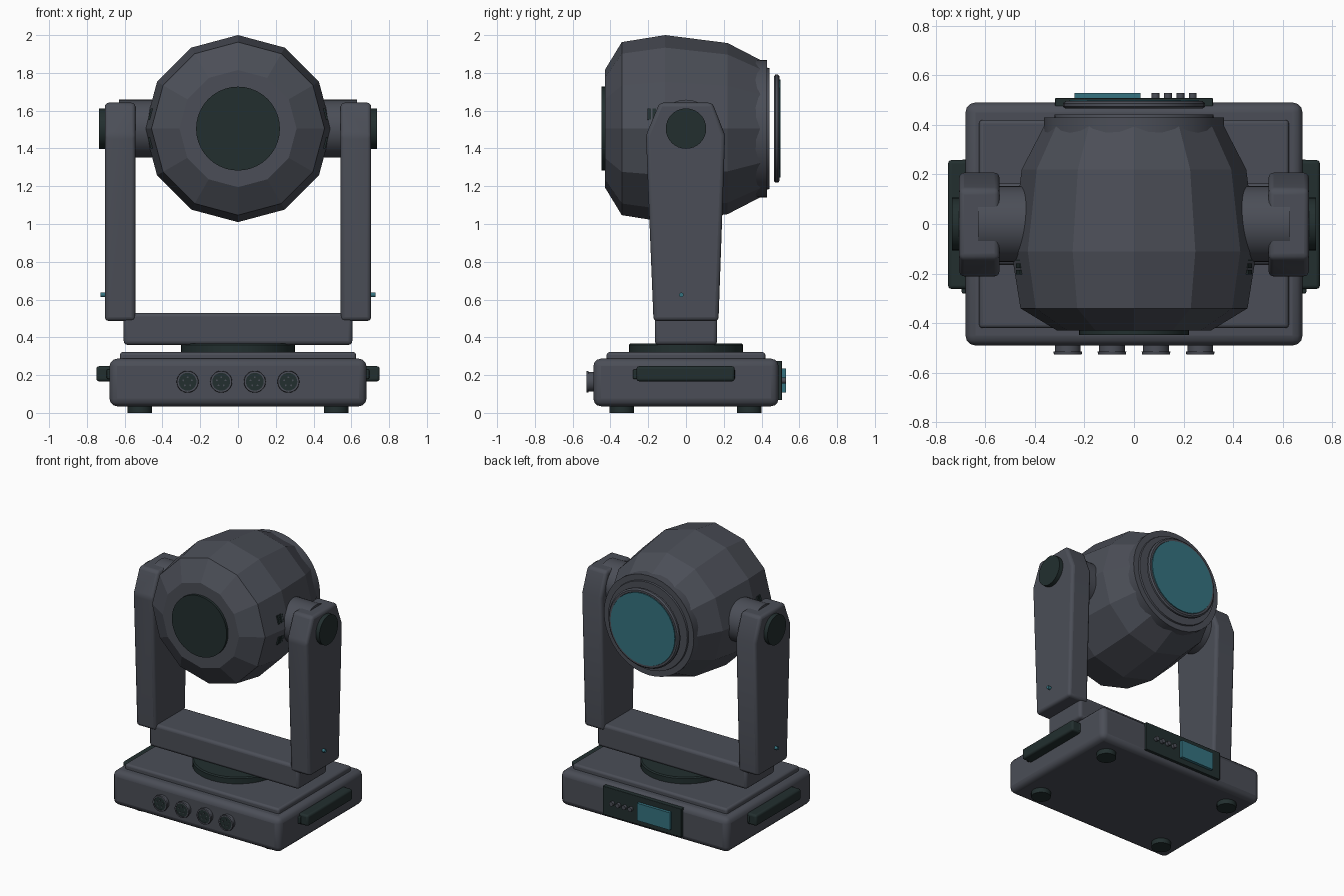
import bpy, bmesh, math
from mathutils import Vector

if "Cube" in bpy.data.objects:
    bpy.data.objects.remove(bpy.data.objects["Cube"])


def material(name, rgb):
    m = bpy.data.materials.new(name)
    m.diffuse_color = (*rgb, 1)
    m.use_nodes = True
    m.node_tree.nodes["Principled BSDF"].inputs["Base Color"].default_value = m.diffuse_color
    return m


GREY = material("body grey", (0.070, 0.076, 0.095))
DARK = material("dark green black", (0.016, 0.028, 0.028))
TEAL = material("teal glass", (0.035, 0.17, 0.215))
HEAD_Z = 1.505


def finish(name, bm, mat, bevel=0.0, smooth=True, segments=3):
    bmesh.ops.recalc_face_normals(bm, faces=bm.faces[:])
    me = bpy.data.meshes.new(name)
    bm.to_mesh(me)
    bm.free()
    ob = bpy.data.objects.new(name, me)
    bpy.context.collection.objects.link(ob)
    me.materials.append(mat)
    if bevel:
        mod = ob.modifiers.new("bevel", 'BEVEL')
        mod.width, mod.segments = bevel, segments
        mod.limit_method, mod.angle_limit = 'ANGLE', math.radians(25)
    if smooth:
        bpy.ops.object.select_all(action='DESELECT')
        ob.select_set(True)
        bpy.context.view_layer.objects.active = ob
        bpy.ops.object.shade_smooth_by_angle(angle=math.radians(35))
    return ob


def box(name, x, y, z, mat, bevel=0.0):
    """Box from (min, max) ranges."""
    bm = bmesh.new()
    bmesh.ops.create_cube(bm, size=1)
    for v in bm.verts:
        v.co = Vector([(r[0] + r[1]) / 2 + c * (r[1] - r[0]) for c, r in zip(v.co, (x, y, z))])
    return finish(name, bm, mat, bevel)


def lathe(name, axis, centre, profile, mat, n=32, closed=False, smooth=True):
    """Revolve (position, radius) points around an axis."""
    bm = bmesh.new()
    rings = []
    for t, r in profile:
        ring = []
        for k in range(n):
            a = 2 * math.pi * k / n
            s, c = r * math.sin(a), r * math.cos(a)
            p = {'x': (t, s, c), 'y': (s, t, c), 'z': (s, c, t)}[axis]
            ring.append(bm.verts.new(Vector(p) + Vector(centre)))
        rings.append(ring)
    pairs = list(zip(rings, rings[1:]))
    if closed:
        pairs.append((rings[-1], rings[0]))
    else:
        bm.faces.new(rings[0])
        bm.faces.new(rings[-1])
    for a, b in pairs:
        for k in range(n):
            j = (k + 1) % n
            bm.faces.new((a[k], a[j], b[j], b[k]))
    return finish(name, bm, mat, smooth=smooth)


# Base housing, lid and feet
box("base", (-0.68, 0.68), (-0.49, 0.49), (0.035, 0.287), GREY, 0.04)
box("base_lid", (-0.625, 0.625), (-0.42, 0.42), (0.27, 0.322), GREY, 0.015)
for x in (-0.52, 0.52):
    for y in (-0.34, 0.335):
        lathe("foot", 'z', (x, y, 0), [(0, 0.065), (0.045, 0.065)], DARK, 24)

# Turntable and yoke crossbar
lathe("turntable", 'z', (0, 0, 0), [(0.31, 0.303), (0.36, 0.303), (0.368, 0.295)], DARK, 40)
box("yoke_crossbar", (-0.605, 0.605), (-0.165, 0.165), (0.36, 0.53), GREY, 0.02)

# Parts on both sides
arm_profile = [(-0.172, 0.487), (0.172, 0.487), (0.207, 1.47), (0.14, 1.642),
               (-0.14, 1.642), (-0.212, 1.47)]
for s in (-1, 1):
    # Yoke arm
    bm = bmesh.new()
    face = bm.faces.new([bm.verts.new((s * 0.543, y, z)) for y, z in arm_profile])
    ext = bmesh.ops.extrude_face_region(bm, geom=[face])
    for v in ext["geom"]:
        if isinstance(v, bmesh.types.BMVert):
            v.co.x = s * 0.705
    finish("yoke_arm", bm, GREY, 0.02)
    # Tilt hub, pivot cap and indicator light
    lathe("tilt_hub", 'x', (0, 0, HEAD_Z), [(s * 0.38, 0.153), (s * 0.63, 0.153)], GREY, 40)
    lathe("pivot_cap", 'x', (0, 0, HEAD_Z), [(s * 0.69, 0.107), (s * 0.735, 0.107)], DARK, 32)
    lathe("indicator_light", 'x', (0, -0.025, 0.625), [(s * 0.70, 0.012), (s * 0.727, 0.012)], TEAL, 12)
    # Carrying handle
    xs = sorted((s * 0.66, s * 0.75))
    box("handle", xs, (-0.262, 0.258), (0.167, 0.247), DARK, 0.014)
    xs = sorted((s * 0.66, s * 0.695))
    box("handle_mount", xs, (-0.28, 0.26), (0.18, 0.23), DARK, 0.006)
    # Head cooling slots, leaning with the side facets
    for u in (-1, 1):
        for y in (-0.195, -0.168, -0.141):
            ob = box("vent_slot", (-0.012, 0.012), (-0.009, 0.009), (-0.03, 0.03), DARK)
            ob.location = (s * 0.457, y, HEAD_Z + u * 0.075)
            ob.rotation_euler.y = -s * u * math.radians(15)

# Faceted lamp head
lathe("head_shell", 'y', (0, 0, HEAD_Z),
      [(-0.43, 0.31), (-0.34, 0.458), (-0.11, 0.495), (0.22, 0.453), (0.41, 0.355)],
      GREY, 12, smooth=False)
lathe("front_cap", 'y', (0, 0, HEAD_Z), [(-0.448, 0.222), (-0.42, 0.222)], DARK, 40)

# Lens end: rim, step, floating ring and glass
lathe("lens_rim", 'y', (0, 0, HEAD_Z), [(0.36, 0.364), (0.43, 0.364)], GREY, 40)
lathe("lens_step", 'y', (0, 0, HEAD_Z), [(0.42, 0.325), (0.442, 0.32)], GREY, 40)
lathe("lens_ring", 'y', (0, 0, HEAD_Z),
      [(0.473, 0.25), (0.465, 0.262), (0.465, 0.276), (0.473, 0.286), (0.487, 0.286),
       (0.496, 0.276), (0.496, 0.262), (0.487, 0.25)], GREY, 40, closed=True)
lathe("lens_glass", 'y', (0, 0, HEAD_Z), [(0.475, 0.26), (0.501, 0.26)], TEAL, 40)

# Front sockets with pins
for x in (-0.267, -0.089, 0.089, 0.267):
    c = (x, 0, 0.165)
    lathe("socket_ring", 'y', c, [(-0.48, 0.052), (-0.515, 0.052), (-0.515, 0.058),
                                  (-0.526, 0.056), (-0.526, 0.047), (-0.516, 0.047)], GREY, 28)
    lathe("socket_face", 'y', c, [(-0.51, 0.047), (-0.522, 0.047)], DARK, 28)
    for k in range(5):
        a = 2 * math.pi * k / 5
        p = (x + 0.024 * math.sin(a), 0, 0.165 + 0.024 * math.cos(a))
        lathe("socket_pin", 'y', p, [(-0.52, 0.005), (-0.526, 0.005)], GREY, 8)

# Rear control panel with screen and buttons
box("control_panel", (-0.318, 0.318), (0.47, 0.508), (0.068, 0.275), DARK, 0.003)
box("screen", (-0.24, 0.027), (0.50, 0.529), (0.108, 0.235), TEAL)
for x in (0.087, 0.137, 0.187, 0.237):
    lathe("button", 'y', (x, 0, 0.171), [(0.50, 0.016), (0.529, 0.016)], GREY, 16)
